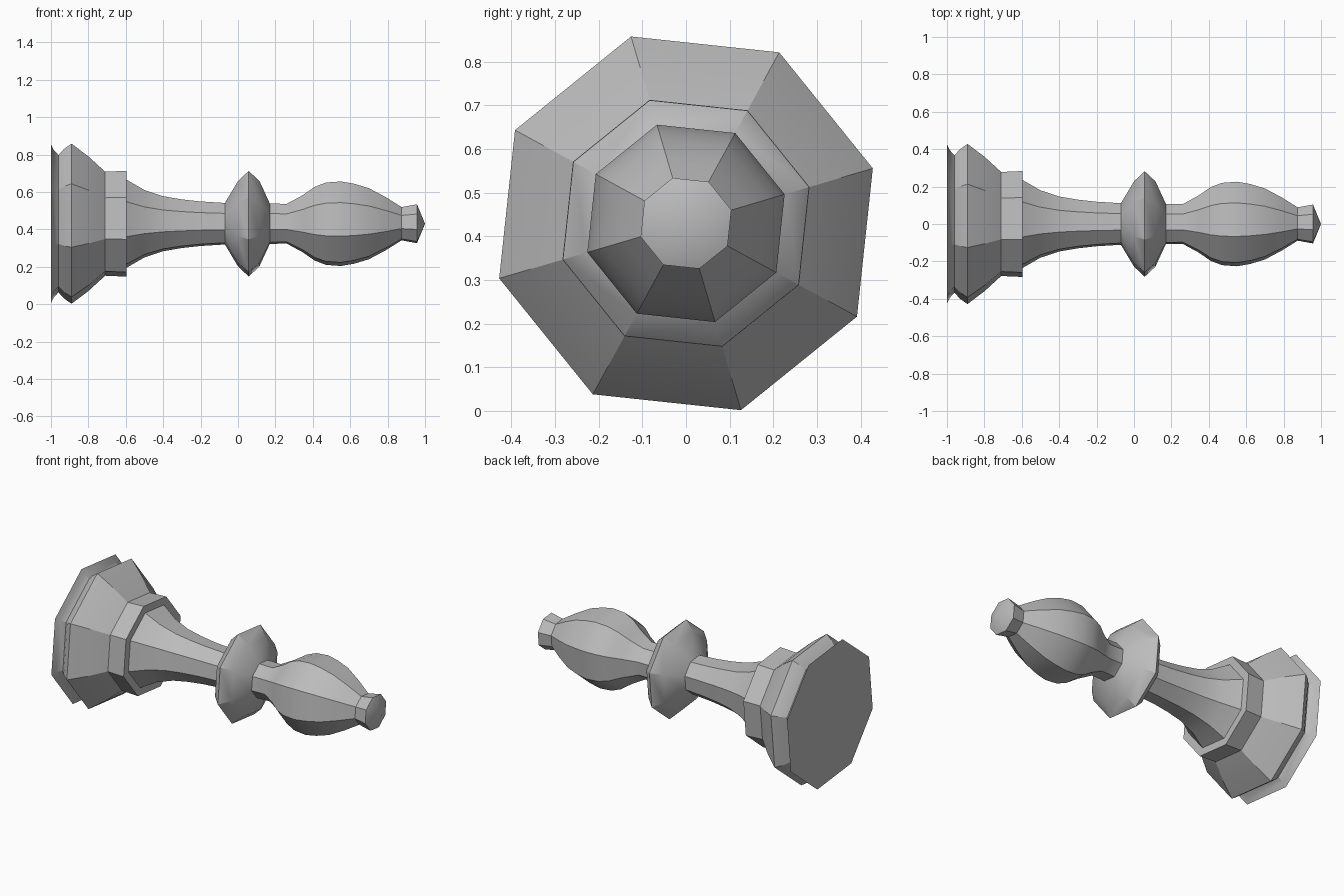
import bpy, bmesh, math

if "Cube" in bpy.data.objects:
    bpy.data.objects.remove(bpy.data.objects["Cube"], do_unlink=True)

SIDES = 8
TURN = math.radians(16.4)      # the baluster lies slightly rolled about its axis
CENTRE_Z = 0.43
SCALE = 1 / math.cos(TURN)     # profile heights are measured at the rolled corners

grey = bpy.data.materials.new("grey")
grey.use_nodes = True
colour = (0.5, 0.5, 0.5, 1)
grey.diffuse_color = colour
grey.node_tree.nodes["Principled BSDF"].inputs["Base Color"].default_value = colour


def turned_part(name, profile):
    """Sweep (x, height) points around the x axis; zero height makes a point."""
    bm = bmesh.new()
    rings = []
    for x, h in profile:
        if h == 0:
            rings.append([bm.verts.new((x, 0, CENTRE_Z))] * SIDES)
            continue
        r = h * SCALE
        angles = [TURN + math.tau * j / SIDES for j in range(SIDES)]
        rings.append([bm.verts.new((x, r * math.cos(a), CENTRE_Z + r * math.sin(a)))
                      for a in angles])
    for a, b in zip(rings, rings[1:]):
        for j in range(SIDES):
            k = (j + 1) % SIDES
            if b[j] is b[k]:
                bm.faces.new((a[j], a[k], b[j]))
            else:
                bm.faces.new((a[j], a[k], b[k], b[j]))
    if name == "base":         # flat underside
        bm.faces.new(rings[0][::-1])
    mesh = bpy.data.meshes.new(name)
    bm.to_mesh(mesh)
    bm.free()
    mesh.materials.append(grey)
    obj = bpy.data.objects.new(name, mesh)
    bpy.context.collection.objects.link(obj)
    bpy.ops.object.select_all(action="DESELECT")
    obj.select_set(True)
    bpy.context.view_layer.objects.active = obj
    bpy.ops.object.shade_smooth_by_angle(angle=math.radians(30))


# Grooved foot flaring in to the collar
turned_part("base", [(-1, .425), (-.985, .395), (-.96, .367), (-.93, .40),
                     (-.89, .428), (-.8, .36), (-.71, .278)])
# Collar with its flat shoulder
turned_part("collar", [(-.71, .278), (-.597, .283), (-.597, .236)])
# Tapering neck
turned_part("neck", [(-.597, .236), (-.5, .18), (-.4, .147), (-.3, .13),
                     (-.2, .119), (-.07, .111)])
# Raised ring
turned_part("ring", [(-.07, .111), (0, .228), (.057, .282), (.115, .228), (.17, .108)])
# Swelling grip
turned_part("bulb", [(.17, .108), (.26, .106), (.345, .152), (.41, .197), (.47, .22),
                     (.55, .226), (.62, .214), (.7, .19), (.79, .142), (.875, .089)])
# Small flared knob and point
turned_part("tip", [(.875, .089), (.957, .104), (1, 0)])
